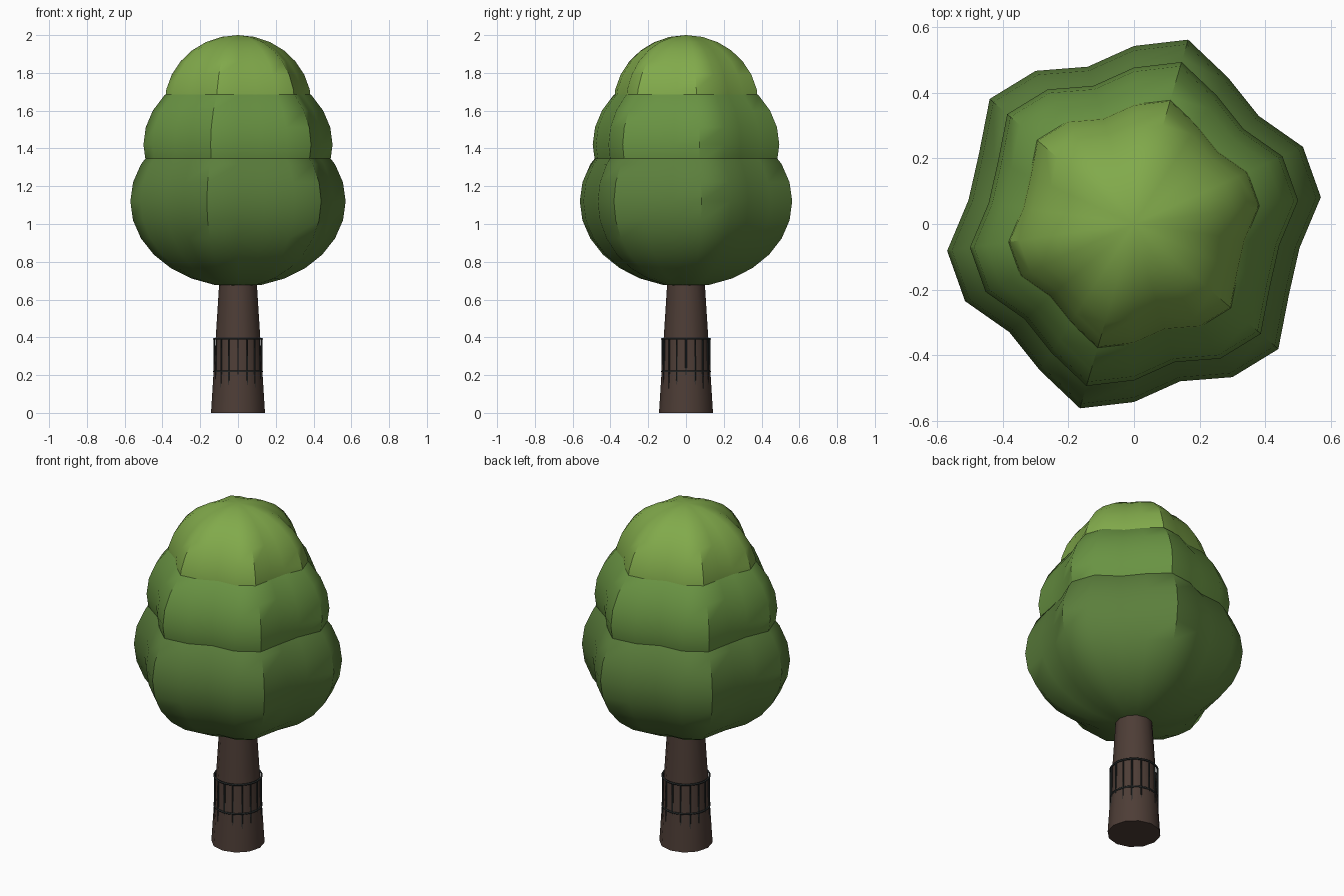
import bpy, bmesh
from math import sin, cos, pi, tau

if "Cube" in bpy.data.objects:
    bpy.data.objects.remove(bpy.data.objects["Cube"])


def material(name, rgb):
    m = bpy.data.materials.new(name)
    m.diffuse_color = (*rgb, 1)
    m.use_nodes = True
    m.node_tree.nodes["Principled BSDF"].inputs["Base Color"].default_value = m.diffuse_color
    return m


def finish(name, bm, mat, smooth=True):
    bmesh.ops.recalc_face_normals(bm, faces=bm.faces)
    me = bpy.data.meshes.new(name)
    bm.to_mesh(me)
    bm.free()
    me.materials.append(mat)
    ob = bpy.data.objects.new(name, me)
    bpy.context.collection.objects.link(ob)
    if smooth:
        bpy.ops.object.select_all(action='DESELECT')
        ob.select_set(True)
        bpy.context.view_layer.objects.active = ob
        bpy.ops.object.shade_smooth_by_angle(angle=0.7)
    return ob


# Six-lobed leaf mass: a 22-segment ellipsoid with a wavy outline
def foliage(name, z, radius, height, rgb, segs=22, rings=14):
    bm = bmesh.new()
    bottom = bm.verts.new((0, 0, z - height))
    top = bm.verts.new((0, 0, z + height))
    loops = []
    for i in range(1, rings):
        lat = -pi / 2 + pi * i / rings
        loop = []
        for j in range(segs):
            a = (j + 0.5) * tau / segs
            r = radius * cos(lat) * (1 + 0.08 * sin(6 * a))
            loop.append(bm.verts.new((r * cos(a), r * sin(a), z + height * sin(lat))))
        loops.append(loop)
    for j in range(segs):
        k = (j + 1) % segs
        bm.faces.new((bottom, loops[0][k], loops[0][j]))
        bm.faces.new((top, loops[-1][j], loops[-1][k]))
        for lo, hi in zip(loops, loops[1:]):
            bm.faces.new((lo[j], lo[k], hi[k], hi[j]))
    finish(name, bm, material(name, rgb))


foliage("lower_foliage", 1.12, 0.543, 0.453, (0.105, 0.21, 0.045))
foliage("middle_foliage", 1.42, 0.477, 0.415, (0.14, 0.29, 0.055))
foliage("upper_foliage", 1.63, 0.371, 0.37, (0.22, 0.40, 0.07))


def cone(bm, r1, r2, z1, z2, x=0, y=0, segs=12):
    v = bmesh.ops.create_cone(bm, cap_ends=True, segments=segs, radius1=r1,
                              radius2=r2, depth=z2 - z1)["verts"]
    bmesh.ops.translate(bm, verts=v, vec=(x, y, (z1 + z2) / 2))


# Tapered trunk
bm = bmesh.new()
cone(bm, 0.143, 0.095, 0, 0.76)
finish("trunk", bm, material("bark", (0.075, 0.047, 0.037)))

# Iron trunk guard: upright bars and two hoops
iron = material("iron", (0.02, 0.024, 0.024))
bm = bmesh.new()
for i in range(16):
    a = i * tau / 16
    cone(bm, 0.0045, 0.0045, 0.02, 0.395, 0.126 * cos(a), 0.126 * sin(a), 6)
finish("guard_bars", bm, iron)
for name, z in (("guard_top_hoop", 0.392), ("guard_middle_hoop", 0.22)):
    bpy.ops.mesh.primitive_torus_add(major_radius=0.127, minor_radius=0.0055,
                                     major_segments=32, minor_segments=6,
                                     location=(0, 0, z))
    ob = bpy.context.object
    ob.name = name
    ob.data.materials.append(iron)
    bpy.ops.object.shade_smooth_by_angle(angle=1.1)
